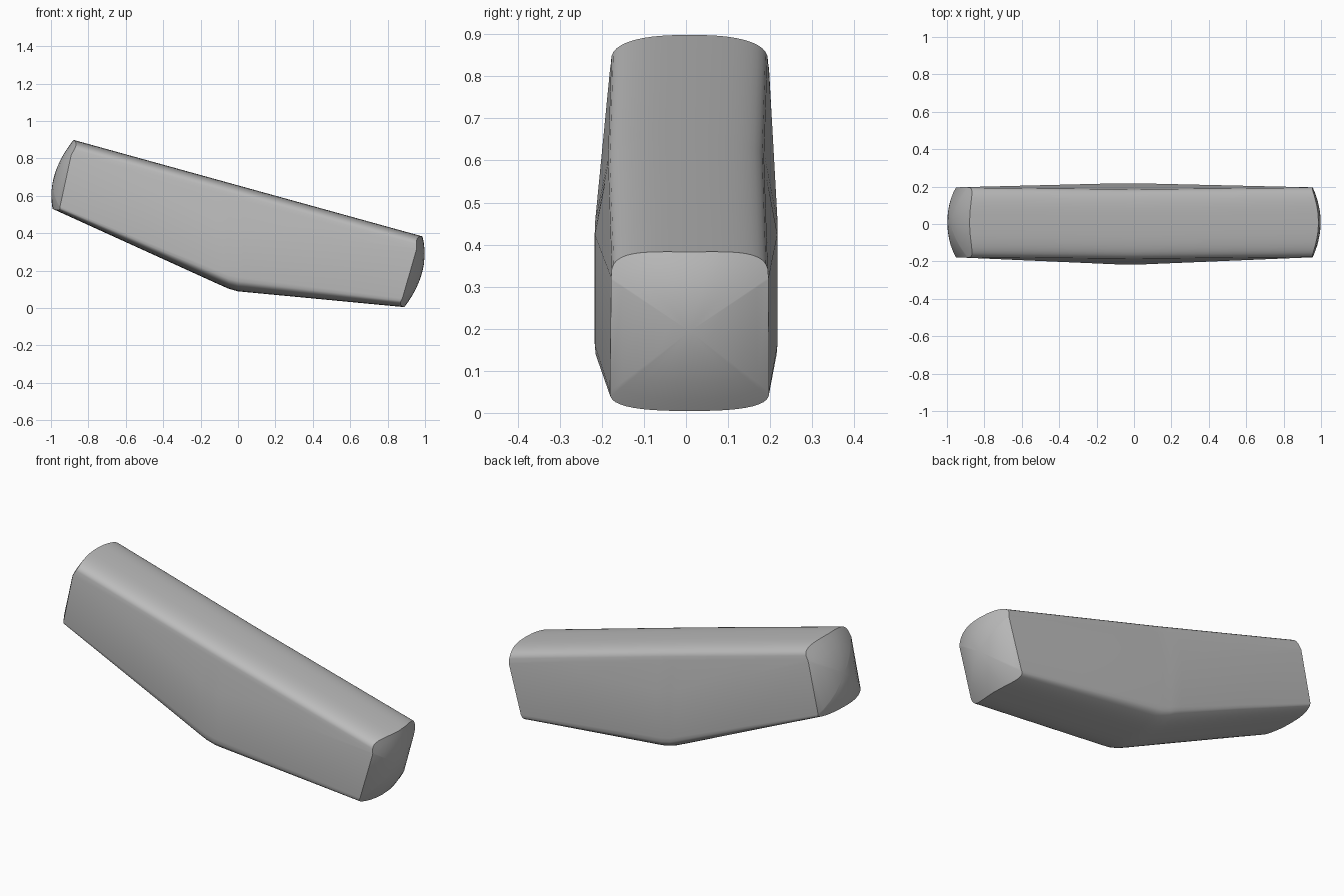
import bpy, bmesh, math

cube = bpy.data.objects.get("Cube")
if cube:
    bpy.data.objects.remove(cube)


def track(points):
    """Piecewise linear height or width along the length."""
    def value(x):
        for (x0, a), (x1, b) in zip(points, points[1:]):
            if x <= x1 or (x1, b) == points[-1]:
                return a + (b - a) * (x - x0) / (x1 - x0)
    return value


# Long profiles of the body
top = track([(-1, 0.932), (1, 0.379)])
bottom = track([(-1, 0.534), (-0.12, 0.134), (-0.05, 0.103), (0, 0.089), (1, -0.006)])
fold = track([(-0.92, 0.83), (-0.03, 0.43), (0.96, 0.32)])
round_under = track([(-0.95, 0.03), (0, 0.076), (0.9, 0.045)])
half_width = track([(-0.95, 0.187), (-0.08, 0.217), (0.03, 0.217), (0.95, 0.187)])
shift = track([(-0.95, 0.009), (0, 0), (0.95, 0.009)])
SHOULDER, SHOULDER_DROP = 0.187, 0.07
ARC = 10


def arc(i):
    a = math.pi / 2 * i / ARC
    return math.sin(a) ** (2 / 3), max(math.cos(a), 0) ** (2 / 3)


def half_section(x, i):
    """Point i of the half outline at x, from top centre to bottom centre."""
    shoulder_z = top(x) - SHOULDER_DROP
    if i <= ARC:
        u, v = arc(i)
        return SHOULDER * u, shoulder_z + SHOULDER_DROP * v
    if i == ARC + 1:
        return half_width(x), min(fold(x), shoulder_z - 0.005)
    u, v = arc(2 * ARC + 2 - i)
    return half_width(x) * u, bottom(x) + round_under(x) * (1 - v)


LAST = 2 * ARC + 2
RING = [(i, 1) for i in range(LAST + 1)] + [(i, -1) for i in range(LAST - 1, 0, -1)]


def section_point(x, i, side):
    y, z = half_section(x, i)
    return x, side * y + (shift(x) if 0 < i < LAST else 0.005), z


def dome(end, y, z):
    """Bulging end surface: x as a function of y and z."""
    middle = 0.6 if end < 0 else 0.29
    return end * (0.998 - 1.33 * (z - middle) ** 2 - 1.2 * (y - 0.009) ** 2)


def rim_point(end, i, side):
    x = end * 0.95
    for _ in range(12):
        _, y, z = section_point(x, i, side)
        x = dome(end, y, z)
    return x, y, z


bm = bmesh.new()


def bridge(a, b):
    n = len(a)
    for k in range(n):
        bm.faces.new((a[k], a[(k + 1) % n], b[(k + 1) % n], b[k]))


def ring(points):
    return [bm.verts.new(p) for p in points]


# Body skin between the two rims
stations = [-0.5, -0.12, -0.08, -0.05, 0, 0.03, 0.5]
rims = {end: ring([rim_point(end, i, s) for i, s in RING]) for end in (-1, 1)}
loops = [rims[-1]]
loops += [ring([section_point(x, i, s) for i, s in RING]) for x in stations]
loops.append(rims[1])
for a, b in zip(loops, loops[1:]):
    bridge(a, b)

# Domed ends
for end, rim in rims.items():
    zs = [v.co.z for v in rim]
    cy, cz = 0.009, (min(zs) + max(zs)) / 2
    previous = rim
    for f in (0.85, 0.65, 0.45, 0.22):
        flat = [(cy + (v.co.y - cy) * f, cz + (v.co.z - cz) * f) for v in rim]
        current = ring([(dome(end, y, z), y, z) for y, z in flat])
        bridge(previous, current)
        previous = current
    centre = bm.verts.new((dome(end, cy, cz), cy, cz))
    for k, v in enumerate(previous):
        bm.faces.new((v, previous[(k + 1) % len(previous)], centre))

bmesh.ops.recalc_face_normals(bm, faces=bm.faces)
mesh = bpy.data.meshes.new("bent_bar")
bm.to_mesh(mesh)
bm.free()

bar = bpy.data.objects.new("bent_bar", mesh)
bpy.context.collection.objects.link(bar)

# Single grey finish
grey = bpy.data.materials.new("plain grey")
grey.use_nodes = True
color = (0.5, 0.5, 0.5, 1)
grey.diffuse_color = color
grey.node_tree.nodes["Principled BSDF"].inputs["Base Color"].default_value = color
mesh.materials.append(grey)

bpy.ops.object.select_all(action="DESELECT")
bar.select_set(True)
bpy.context.view_layer.objects.active = bar
bpy.ops.object.shade_smooth_by_angle(angle=math.radians(40))
